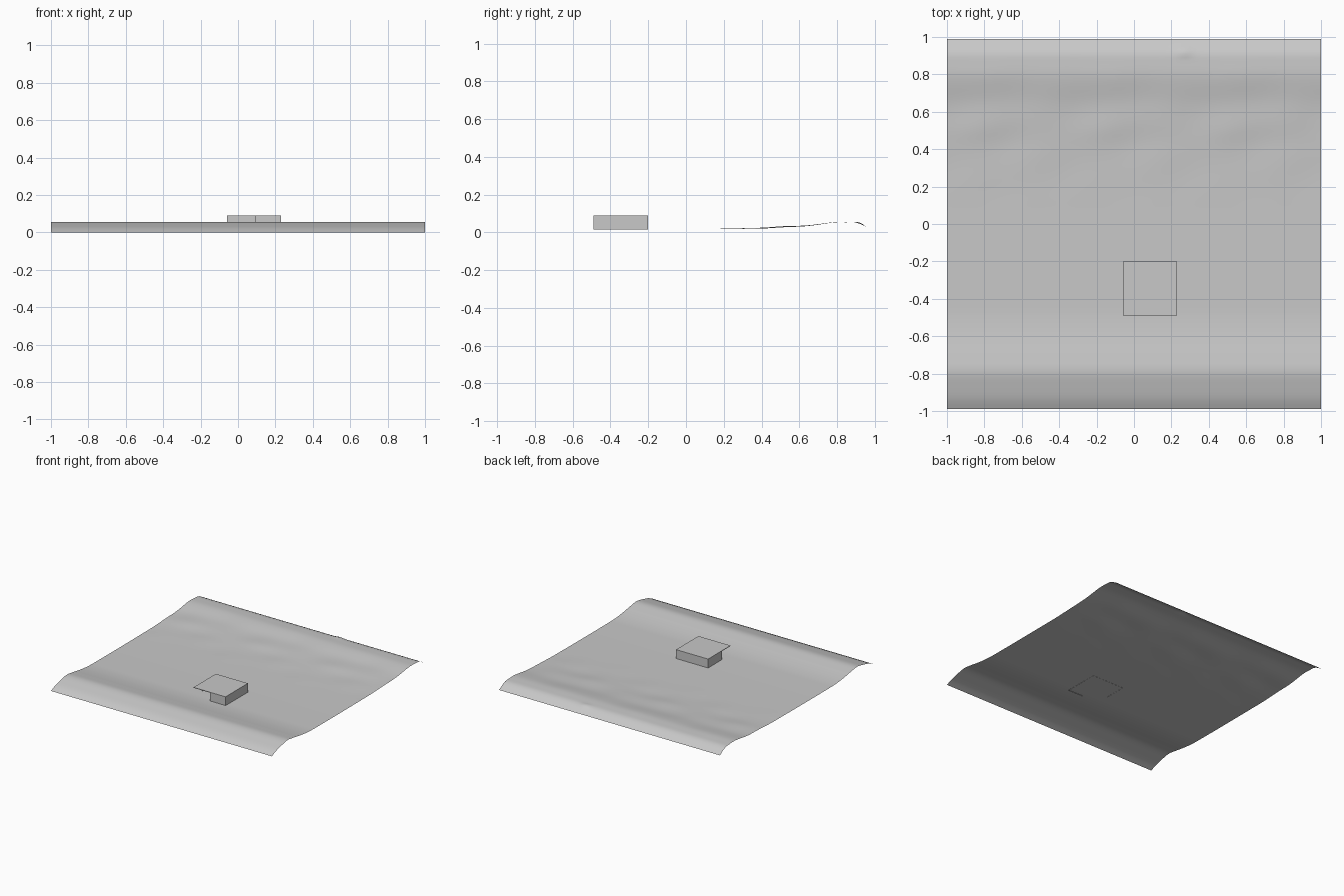
import bpy
import bmesh
import math

cube = bpy.data.objects.get("Cube")
if cube:
    bpy.data.objects.remove(cube, do_unlink=True)

grey = bpy.data.materials.new("plain grey")
grey.use_nodes = True
grey.diffuse_color = (0.58, 0.58, 0.58, 1)
grey.node_tree.nodes["Principled BSDF"].inputs["Base Color"].default_value = grey.diffuse_color


def make_object(name, bm):
    mesh = bpy.data.meshes.new(name)
    bm.to_mesh(mesh)
    bm.free()
    mesh.materials.append(grey)
    obj = bpy.data.objects.new(name, mesh)
    bpy.context.collection.objects.link(obj)
    return obj


# Cross-section of the ground from front to back: (y, z)
PROFILE = [(-0.99, 0.0), (-0.94, 0.022), (-0.88, 0.038), (-0.79, 0.055),
           (-0.71, 0.046), (-0.63, 0.033), (-0.55, 0.023), (-0.46, 0.018),
           (0.1, 0.018), (0.4, 0.023), (0.52, 0.03), (0.65, 0.036),
           (0.79, 0.054), (0.86, 0.053), (0.92, 0.046), (0.99, 0.008)]


def slope(i):
    a, b = PROFILE[max(i - 1, 0)], PROFILE[min(i + 1, len(PROFILE) - 1)]
    return (b[1] - a[1]) / (b[0] - a[0])


def profile_height(y):
    # Smooth cubic through the profile points
    i = max(k for k in range(len(PROFILE) - 1) if k == 0 or PROFILE[k][0] <= y)
    (y0, z0), (y1, z1) = PROFILE[i], PROFILE[i + 1]
    d = y1 - y0
    t = min(max((y - y0) / d, 0), 1)
    s = t * t * (3 - 2 * t)
    bend = t * (1 - t) * ((1 - t) * slope(i) - t * slope(i + 1)) * d
    return z0 + (z1 - z0) * s + bend


def ground_height(x, y):
    # Faint diagonal ripples on the rear half and one small bump at the back
    fade = max(0, 1 - abs(y - 0.5) / 0.4)
    ripple = math.sin(14 * x - 11 * y) * math.sin(5 * x + 9 * y + 1)
    bump = math.exp(-((x - 0.27) / 0.04) ** 2 - ((y - 0.92) / 0.02) ** 2)
    return profile_height(y) + 0.003 * fade * ripple + 0.008 * bump


# Ground sheet
bm = bmesh.new()
bmesh.ops.create_grid(bm, x_segments=100, y_segments=100, size=1)
for v in bm.verts:
    v.co.y *= 0.99
    v.co.z = ground_height(v.co.x, v.co.y)
for f in bm.faces:
    f.smooth = True
make_object("ground", bm)

# Hut walls: one open path leaving the front corner free
LEFT, RIGHT, FRONT, BACK = -0.06, 0.23, -0.49, -0.2
BASE, TOP = 0.016, 0.09
path = [(0.09, FRONT), (RIGHT, FRONT), (RIGHT, BACK), (LEFT, BACK), (LEFT, -0.38)]
bm = bmesh.new()
low = [bm.verts.new((x, y, BASE)) for x, y in path]
high = [bm.verts.new((x, y, TOP - 0.002)) for x, y in path]
for i in range(len(path) - 1):
    bm.faces.new((low[i], low[i + 1], high[i + 1], high[i]))
walls = make_object("hut_walls", bm)
thick = walls.modifiers.new("thickness", "SOLIDIFY")
thick.thickness = 0.003
thick.offset = -1

# Flat roof slab
bm = bmesh.new()
bmesh.ops.create_cube(bm, size=1)
for v in bm.verts:
    v.co.x = RIGHT if v.co.x > 0 else LEFT
    v.co.y = BACK if v.co.y > 0 else FRONT
    v.co.z = TOP if v.co.z > 0 else TOP - 0.004
make_object("hut_roof", bm)
